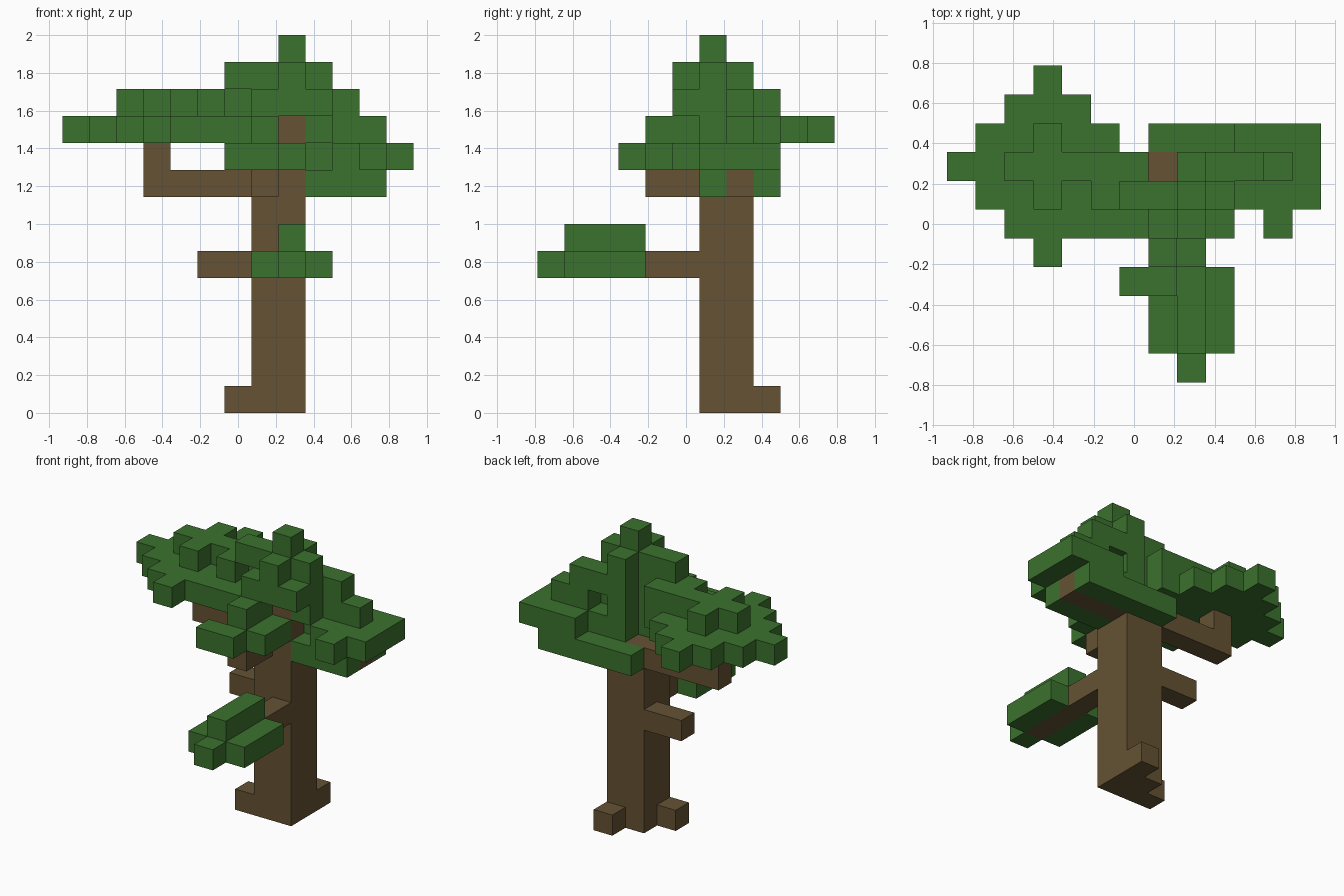
import bpy
import bmesh
from mathutils import Vector

UNIT = 1 / 7                            # edge of one block
ORIGIN = Vector((-6.5, -5.5, 0))        # grid corner that centres the tree

if "Cube" in bpy.data.objects:
    bpy.data.objects.remove(bpy.data.objects["Cube"], do_unlink=True)


def material(name, color):
    mat = bpy.data.materials.new(name)
    mat.use_nodes = True
    mat.diffuse_color = color
    mat.node_tree.nodes["Principled BSDF"].inputs["Base Color"].default_value = color
    return mat


bark = material("bark brown", (0.130, 0.084, 0.034, 1))
leaf = material("leaf green", (0.044, 0.165, 0.027, 1))


def box(xs, ys, zs):
    """Grid cells of a block; each axis is a cell index or a (start, stop) pair."""
    rx, ry, rz = [range(*a) if isinstance(a, tuple) else (a,) for a in (xs, ys, zs)]
    return {(x, y, z) for x in rx for y in ry for z in rz}


def diamond(cx, cy, z, radius):
    """One flat diamond-shaped layer of cells."""
    reach = range(-radius, radius + 1)
    return {(cx + i, cy + j, z) for i in reach for j in reach
            if abs(i) + abs(j) <= radius}


parts = []
occupied = set()


def part(name, mat, *pieces):
    cells = set().union(*pieces) - occupied
    occupied.update(cells)
    parts.append((name, mat, cells))


# Wood
part("trunk", bark, box((7, 9), (6, 8), (0, 9)), box(8, 6, (9, 11)))
part("side_root", bark, box(6, 6, 0))
part("back_root", bark, box(8, 8, 0))
part("short_twig", bark, box((5, 7), 7, 5))
part("low_front_limb", bark, box(8, (1, 6), 5))
part("high_front_limb", bark, box(7, (4, 6), 8))
part("right_limb", bark, box((3, 7), 7, 8), box(3, 7, 9))
part("left_limb", bark, box((9, 12), 7, 8))

# Foliage around the low front limb
part("low_front_leaves", leaf,
     box(7, (1, 4), 5), box(9, (1, 4), 5), box(8, 0, 5), box(8, (1, 4), 6))

# Broad diamond crown over the right limb
part("right_crown", leaf,
     diamond(3, 7, 10, 3), diamond(3, 7, 11, 1), box((5, 7), 7, 11), box(5, 6, 11))

# Foliage over the high front limb
part("high_front_leaves", leaf,
     box((6, 8), 3, 9), box((7, 9), (4, 6), 9),
     box(7, (4, 6), 10), box((5, 7), 5, 10), box(6, 6, 10))

# Flat foliage around the left limb
part("left_crown", leaf,
     box((9, 12), 6, 8), box((7, 12), 8, 8),
     box((10, 13), (6, 9), 9), box(9, 7, 9), box(11, 5, 9),
     box((10, 12), 7, 10))

# Stepped centre crown with the peak
part("centre_crown", leaf,
     box(7, 6, (9, 12)), box(8, 7, (9, 13)), box(9, 6, (10, 13)),
     box((7, 10), (5, 7), 11), box((9, 11), 7, 11),
     box((6, 10), 6, 12), box(8, 5, 12))
part("peak", leaf, box(8, 6, 13))


def build(name, mat, cells):
    """Skin the cells with flat faces, leaving out those buried in a neighbour."""
    bm = bmesh.new()
    for cell in sorted(cells):
        for axis in range(3):
            for side in (0, 1):
                step = [0, 0, 0]
                step[axis] = 2 * side - 1
                if tuple(c + s for c, s in zip(cell, step)) in occupied:
                    continue
                corner = Vector(cell)
                corner[axis] += side
                u, v = Vector((0, 0, 0)), Vector((0, 0, 0))
                u[(axis + 1) % 3] = v[(axis + 2) % 3] = 1
                loop = [corner, corner + u, corner + u + v, corner + v]
                if not side:
                    loop.reverse()
                bm.faces.new([bm.verts.new((p + ORIGIN) * UNIT) for p in loop])
    bmesh.ops.remove_doubles(bm, verts=bm.verts, dist=0.001)
    bmesh.ops.dissolve_limit(bm, angle_limit=0.01, verts=bm.verts, edges=bm.edges)
    mesh = bpy.data.meshes.new(name)
    bm.to_mesh(mesh)
    bm.free()
    mesh.materials.append(mat)
    bpy.context.collection.objects.link(bpy.data.objects.new(name, mesh))


for entry in parts:
    build(*entry)
